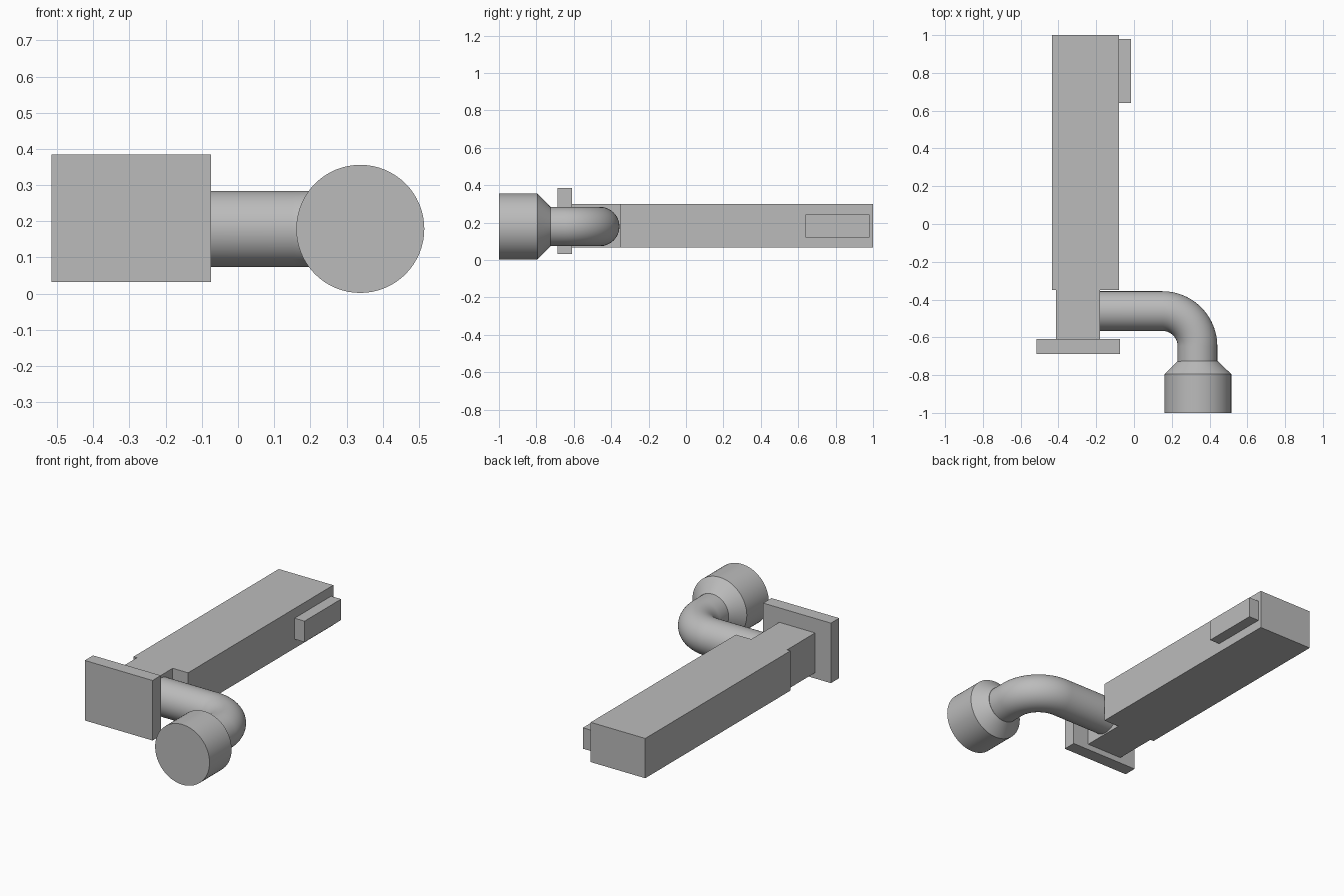
import bpy, bmesh, math
from mathutils import Matrix

cube = bpy.data.objects.get("Cube")
if cube:
    bpy.data.objects.remove(cube, do_unlink=True)

# Single grey material
GREY = (0.5, 0.5, 0.5, 1)
grey = bpy.data.materials.new("plain grey")
grey.use_nodes = True
grey.diffuse_color = GREY
grey.node_tree.nodes["Principled BSDF"].inputs["Base Color"].default_value = GREY


def finish(name, bm):
    mesh = bpy.data.meshes.new(name)
    bm.to_mesh(mesh)
    bm.free()
    mesh.materials.append(grey)
    obj = bpy.data.objects.new(name, mesh)
    bpy.context.collection.objects.link(obj)
    return obj


def smooth(obj):
    bpy.ops.object.select_all(action="DESELECT")
    obj.select_set(True)
    bpy.context.view_layer.objects.active = obj
    bpy.ops.object.shade_smooth_by_angle(angle=math.radians(30))


def box(name, x, y, z):
    bm = bmesh.new()
    bmesh.ops.create_cube(bm, size=1)
    for v in bm.verts:
        v.co = [(a + b) / 2 + c * (b - a) for (a, b), c in zip((x, y, z), v.co)]
    return finish(name, bm)


# Bar, its narrower neck, end plate and side key
HEIGHT = (0.066, 0.3)
box("main_bar", (-0.435, -0.08), (-0.35, 1), HEIGHT)
box("neck", (-0.413, -0.18), (-0.62, -0.34), HEIGHT)
box("end_plate", (-0.516, -0.075), (-0.687, -0.61), (0.032, 0.385))
box("side_key", (-0.09, -0.015), (0.64, 0.98), (0.12, 0.243))

# Elbow pipe: straight, quarter bend, straight
PIPE_X, PIPE_Y, PIPE_Z = 0.336, -0.461, 0.179
BEND, PIPE_R, CAP_R = 0.186, 0.105, 0.177
SIDES = 64
path = [(-0.2 + 0.01, PIPE_Y)]
for i in range(25):
    a = math.radians(90 * i / 24)
    path.append((PIPE_X - BEND + BEND * math.sin(a), PIPE_Y - BEND + BEND * math.cos(a)))
path.append((PIPE_X, -0.73))
headings = [0] + [90 * i / 24 for i in range(25)] + [90]

bm = bmesh.new()
rings = []
for (x, y), h in zip(path, headings):
    turn = Matrix.Translation((x, y, PIPE_Z)) @ Matrix.Rotation(-math.radians(h), 4, "Z")
    turn = turn @ Matrix.Rotation(math.radians(90), 4, "Y")
    rings.append(bmesh.ops.create_circle(bm, segments=SIDES, radius=PIPE_R, matrix=turn)["verts"])
for r, s in zip(rings, rings[1:]):
    for i in range(SIDES):
        j = (i + 1) % SIDES
        bm.faces.new((r[i], r[j], s[j], s[i]))
bm.faces.new(rings[0])
bm.faces.new(rings[-1])
bmesh.ops.recalc_face_normals(bm, faces=bm.faces)
smooth(finish("elbow_pipe", bm))


# Flared collar and cylindrical cap on the pipe end
def frustum(name, r_front, r_back, y_front, y_back):
    bm = bmesh.new()
    place = Matrix.Translation((PIPE_X + 0.002, (y_front + y_back) / 2, PIPE_Z))
    place = place @ Matrix.Rotation(math.radians(-90), 4, "X")
    bmesh.ops.create_cone(bm, cap_ends=True, segments=SIDES, radius1=r_front,
                          radius2=r_back, depth=y_back - y_front, matrix=place)
    smooth(finish(name, bm))


frustum("cap", CAP_R, CAP_R, -1, -0.795)
frustum("flared_collar", CAP_R, PIPE_R, -0.795, -0.725)
